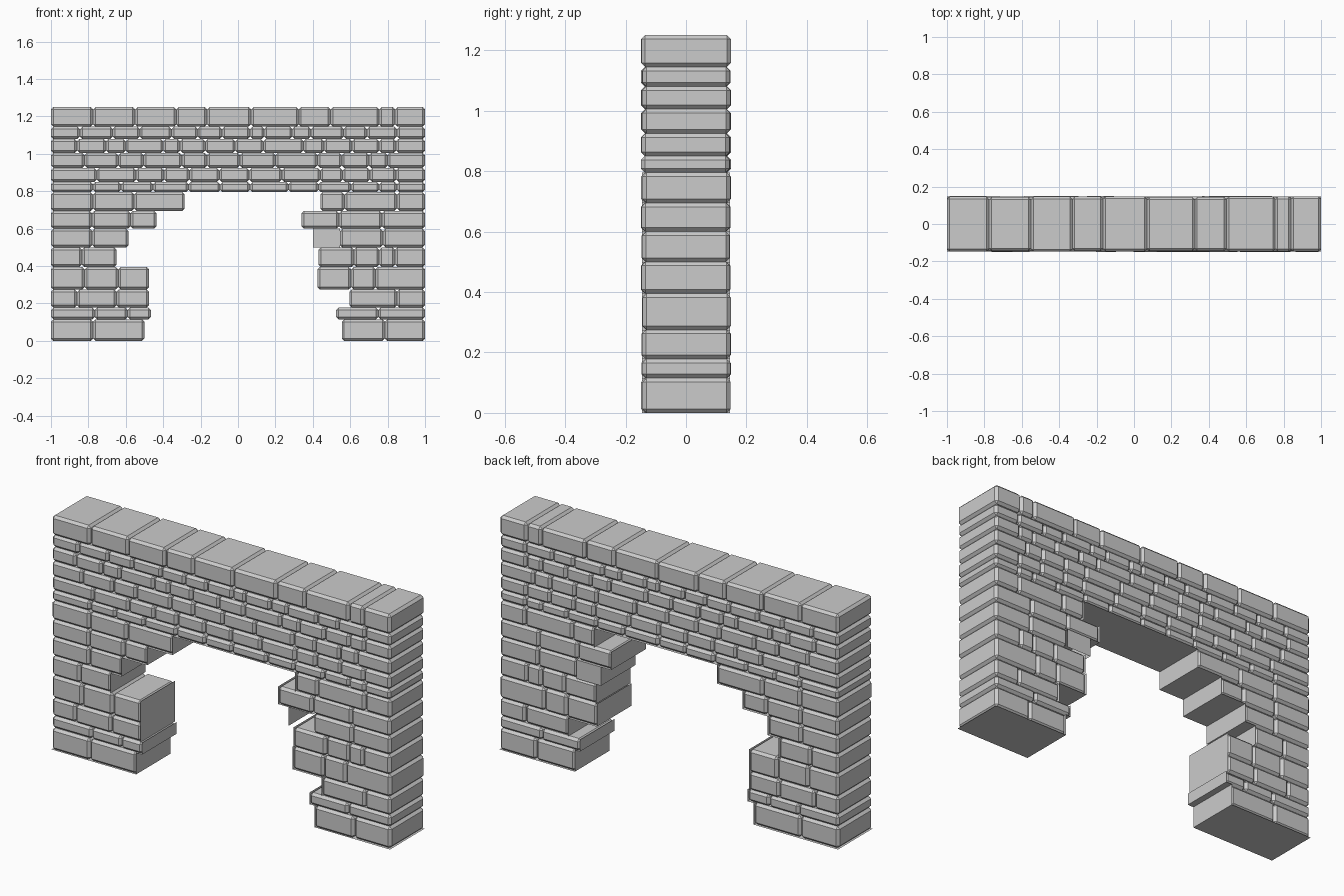
import bpy, bmesh, random

if "Cube" in bpy.data.objects:
    bpy.data.objects.remove(bpy.data.objects["Cube"])
random.seed(4)

BEVEL = 0.013
HALF = 0.146

# Course heights, bottom to top
Z = [0, .115, .178, .275, .395, .5, .6, .695, .795, .85, .925, 1.005, 1.08, 1.145, 1.25]

# Brick joints left and right of the broken opening, per lower course
PIERS = [
    ([-1, -.775, -.5], [.555, .785, 1]),
    ([-1, -.765, -.59, -.465], [.525, .75, 1]),
    ([-1, -.86, -.65, -.475], [.595, .85, 1]),
    ([-1, -.82, -.64, -.475], [.425, .605, .735, 1]),
    ([-1, -.835, -.65], [.43, .62, .755, .84, 1]),
    ([-1, -.78, -.585], [.545, .775, 1]),
    ([-1, -.78, -.575, -.435], [.34, .54, .77, 1]),
    ([-1, -.775, -.555, -.285], [.44, .57, .85, 1]),
]
# Brick joints of the unbroken upper courses
COURSES = [
    [-1, -.775, -.625, -.455, -.265, -.095, .065, .27, .43, .605, .755, .85, 1],
    [-1, -.755, -.545, -.395, -.26, -.1, .06, .235, .44, .56, .705, .845, 1],
    [-1, -.82, -.64, -.505, -.3, -.165, .01, .2, .425, .555, .7, .8, 1],
    [-1, -.86, -.705, -.6, -.4, -.31, -.175, -.015, .135, .35, .46, .61, .755, .845, 1],
    [-1, -.845, -.67, -.525, -.355, -.215, -.085, .065, .14, .29, .39, .565, .69, .85, 1],
    [-1, -.775, -.55, -.33, -.165, .07, .325, .495, .755, .84, 1],
]


def brick(bm, x0, x1, z0, z1):
    """Chamfered block through the full wall depth."""
    ya = -HALF + random.uniform(-.003, .003)
    yb = HALF + random.uniform(-.003, .003)
    vs = bmesh.ops.create_cube(bm, size=1)['verts']
    for v in vs:
        v.co = (x0 if v.co.x < 0 else x1, ya if v.co.y < 0 else yb, z0 if v.co.z < 0 else z1)
    edges = list({e for v in vs for e in v.link_edges})
    bmesh.ops.bevel(bm, geom=edges, offset=BEVEL, segments=1, affect='EDGES')


def end_plate(bm, x, z0, z1):
    bm.faces.new([bm.verts.new(c) for c in
                  [(x, -HALF, z0), (x, HALF, z0), (x, HALF, z1), (x, -HALF, z1)]])


def under_plate(bm, x0, x1, z):
    bm.faces.new([bm.verts.new(c) for c in
                  [(x0, -HALF, z), (x0, HALF, z), (x1, HALF, z), (x1, -HALF, z)]])


def finish(bm, name, fix=True):
    if fix:
        bmesh.ops.recalc_face_normals(bm, faces=bm.faces[:])
    me = bpy.data.meshes.new(name)
    bm.to_mesh(me)
    bm.free()
    bpy.context.collection.objects.link(bpy.data.objects.new(name, me))


# Brick courses
runs = PIERS + [(c,) for c in COURSES]
for i, row in enumerate(runs):
    bm = bmesh.new()
    for joints in row:
        for a, b in zip(joints, joints[1:]):
            brick(bm, a, b, Z[i], Z[i + 1])
    finish(bm, f"brick_course_{i + 1}")

# Flat broken ends facing the opening, and flat undersides
bm = bmesh.new()
for i, (left, right) in enumerate(PIERS):
    end_plate(bm, left[-1], Z[i], Z[i + 1])
    if i != 5:
        end_plate(bm, right[0], Z[i], Z[i + 1])
    if i == 0:
        under_plate(bm, -1, left[-1], 0)
        under_plate(bm, right[0], 1, 0)
        continue
    low_l, low_r = PIERS[i - 1]
    if left[-1] > low_l[-1]:
        under_plate(bm, low_l[-1], left[-1], Z[i])
    if right[0] < low_r[0]:
        under_plate(bm, right[0], low_r[0], Z[i])
under_plate(bm, PIERS[-1][0][-1], PIERS[-1][1][0], Z[8])
finish(bm, "opening_faces", fix=False)

# Broken hollow brick: only its end and back remain
bm = bmesh.new()
end_plate(bm, .4, Z[5], Z[6])
bm.faces.new([bm.verts.new(c) for c in
              [(.4, HALF, Z[5]), (.545, HALF, Z[5]), (.545, HALF, Z[6]), (.4, HALF, Z[6])]])
finish(bm, "hollow_brick", fix=False)
